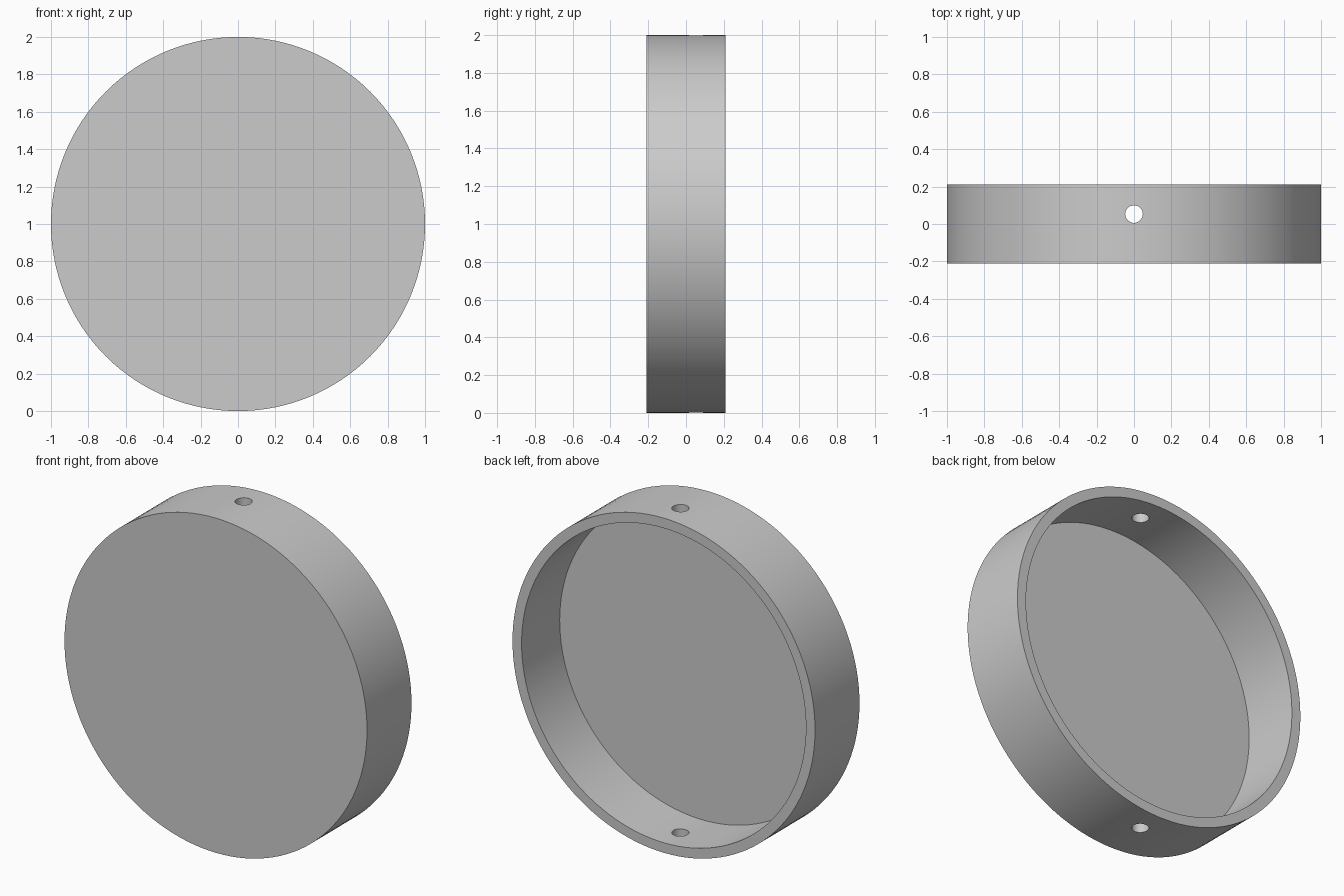
import bpy
from math import radians

cube = bpy.data.objects.get("Cube")
if cube:
    bpy.data.objects.remove(cube)

RADIUS, INNER = 1.0, 0.94
FRONT, BACK, FLOOR = -0.21, 0.21, -0.15
HOLE_Y, HOLE_RADIUS = 0.053, 0.047

grey = bpy.data.materials.new("plain grey")
grey.use_nodes = True
colour = (0.6, 0.6, 0.6, 1)
grey.diffuse_color = colour
grey.node_tree.nodes["Principled BSDF"].inputs["Base Color"].default_value = colour


def cylinder(name, radius, depth, location, tilt=0, sides=128):
    bpy.ops.mesh.primitive_cylinder_add(vertices=sides, radius=radius, depth=depth,
                                        location=location, rotation=(radians(tilt), 0, 0))
    obj = bpy.context.object
    obj.name = name
    obj.data.materials.append(grey)
    return obj


# Round lid: a disc standing on edge, closed at the front
lid = cylinder("round_lid", RADIUS, BACK - FRONT, (0, 0, RADIUS), tilt=90)

# Cutters: the hollow open to the back, and a pin hole through top and bottom
overshoot = 0.1
hollow_depth = BACK + overshoot - FLOOR
cutters = [
    cylinder("hollow_cutter", INNER, hollow_depth,
             (0, FLOOR + hollow_depth / 2, RADIUS), tilt=90),
    cylinder("pin_hole_cutter", HOLE_RADIUS, 2 * RADIUS + overshoot,
             (0, HOLE_Y, RADIUS), sides=32),
]

bpy.ops.object.select_all(action="DESELECT")
lid.select_set(True)
bpy.context.view_layer.objects.active = lid
for cutter in cutters:
    cutter.hide_render = True
    cut = lid.modifiers.new(cutter.name, "BOOLEAN")
    cut.operation = "DIFFERENCE"
    cut.solver = "EXACT"
    cut.object = cutter
    bpy.ops.object.modifier_apply(modifier=cut.name)
    bpy.data.objects.remove(cutter)

bpy.ops.object.shade_smooth_by_angle(angle=radians(30))
